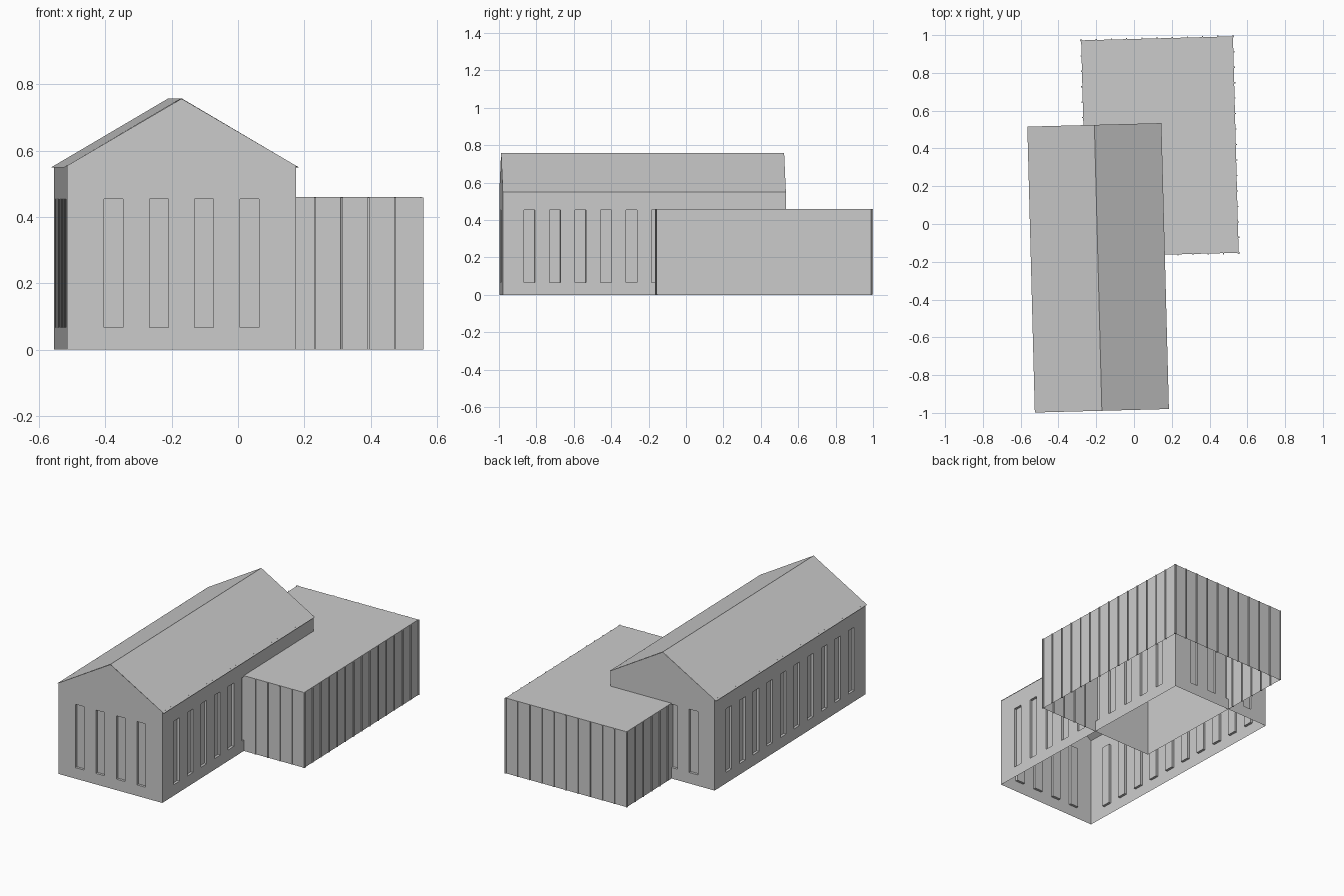
import bpy
import bmesh
from math import radians
from mathutils import Vector, Matrix

default = bpy.data.objects.get("Cube")
if default:
    bpy.data.objects.remove(default, do_unlink=True)

TURN = radians(1.5)
HALL_W, HALL_L, EAVE, RIDGE = 0.345, 0.757, 0.555, 0.757
ROOF_W, ROOF_EAVE = 0.355, 0.549
ANNEX_W, ANNEX_L, ANNEX_H = 0.402, 0.573, 0.46
HALL_AT = Vector((-0.19, -0.232, 0))
ANNEX_AT = Vector((0.137, 0.41, 0))

grey = bpy.data.materials.new("light_grey")
grey.use_nodes = True
colour = (0.6, 0.6, 0.6, 1)
grey.diffuse_color = colour
grey.node_tree.nodes["Principled BSDF"].inputs["Base Color"].default_value = colour


def finish(name, bm, place):
    """Turn a bmesh into a named, placed object."""
    mesh = bpy.data.meshes.new(name)
    bm.to_mesh(mesh)
    bm.free()
    mesh.materials.append(grey)
    obj = bpy.data.objects.new(name, mesh)
    obj.location = place
    obj.rotation_euler.z = TURN
    bpy.context.collection.objects.link(obj)
    return obj


def window_wall(bm, start, end, count):
    """Wall panel from start to end with a row of recessed windows."""
    span = end - start
    length = span.length
    along = span.normalized()
    half, pitch = 0.0285, 0.1365
    cuts = [0]
    for i in range(count):
        mid = length / 2 + (i - (count - 1) / 2) * pitch
        cuts += [mid - half, mid + half]
    cuts.append(length)
    levels = [0, 0.067, 0.454, EAVE]
    grid = [[bm.verts.new(start + along * u + Vector((0, 0, z))) for u in cuts]
            for z in levels]
    panes = []
    for r in range(len(levels) - 1):
        for c in range(len(cuts) - 1):
            face = bm.faces.new((grid[r][c], grid[r][c + 1],
                                 grid[r + 1][c + 1], grid[r + 1][c]))
            if r == 1 and c % 2 == 1:
                panes.append(face)
    # Push the panes inwards
    inward = Vector((-along.y, along.x, 0)) * 0.015
    for pane in panes:
        ring = list(pane.verts)
        back = [bm.verts.new(v.co + inward) for v in ring]
        bm.faces.remove(pane)
        bm.faces.new(back)
        for i in range(4):
            j = (i + 1) % 4
            bm.faces.new((ring[i], ring[j], back[j], back[i]))
    return grid[-1]


# Hall walls, with gables at the two ends
bm = bmesh.new()
corners = [Vector((x * HALL_W, y * HALL_L, 0))
           for x, y in ((-1, -1), (1, -1), (1, 1), (-1, 1))]
for i in range(4):
    is_end = i % 2 == 0
    top = window_wall(bm, corners[i], corners[(i + 1) % 4], 4 if is_end else 10)
    if is_end:
        peak = bm.verts.new((0, corners[i].y, RIDGE))
        bm.faces.new(top + [peak])
finish("hall_walls", bm, HALL_AT)

# Pitched hall roof with small eaves
bm = bmesh.new()
profile = [(-ROOF_W, ROOF_EAVE), (0, RIDGE + 0.001), (ROOF_W, ROOF_EAVE)]
front, back = [[bm.verts.new((x, y, z)) for x, z in profile]
               for y in (-HALL_L, HALL_L)]
for i in range(2):
    bm.faces.new((front[i], front[i + 1], back[i + 1], back[i]))
finish("hall_roof", bm, HALL_AT)

# Flat-roofed annex, open underneath
bm = bmesh.new()
bmesh.ops.create_cube(bm, size=1, matrix=Matrix.Translation((0, 0, ANNEX_H / 2))
                      @ Matrix.Diagonal((2 * ANNEX_W, 2 * ANNEX_L, ANNEX_H, 1)))
floor = [f for f in bm.faces if f.normal.z < -0.5]
bmesh.ops.delete(bm, geom=floor, context='FACES_ONLY')
finish("annex_shell", bm, ANNEX_AT)

# Annex mullions: slim upright bars around the outside
inside_hall = Matrix.Rotation(TURN, 3, 'Z')
bm = bmesh.new()


def mullion(x, y, sx, sy):
    spot = Vector((x, y, 0)) + inside_hall.inverted() @ (ANNEX_AT - HALL_AT)
    if abs(spot.x) < HALL_W and abs(spot.y) < HALL_L:
        return
    bmesh.ops.create_cube(bm, size=1, matrix=Matrix.Translation((x, y, ANNEX_H / 2))
                          @ Matrix.Diagonal((sx, sy, ANNEX_H - 0.002, 1)))


for side in (-1, 1):
    for k in range(11):
        mullion((k / 5 - 1) * ANNEX_W, side * ANNEX_L, 0.006, 0.012)
    for k in range(15):
        mullion(side * ANNEX_W, (k / 7 - 1) * ANNEX_L, 0.012, 0.006)
finish("annex_mullions", bm, ANNEX_AT)
